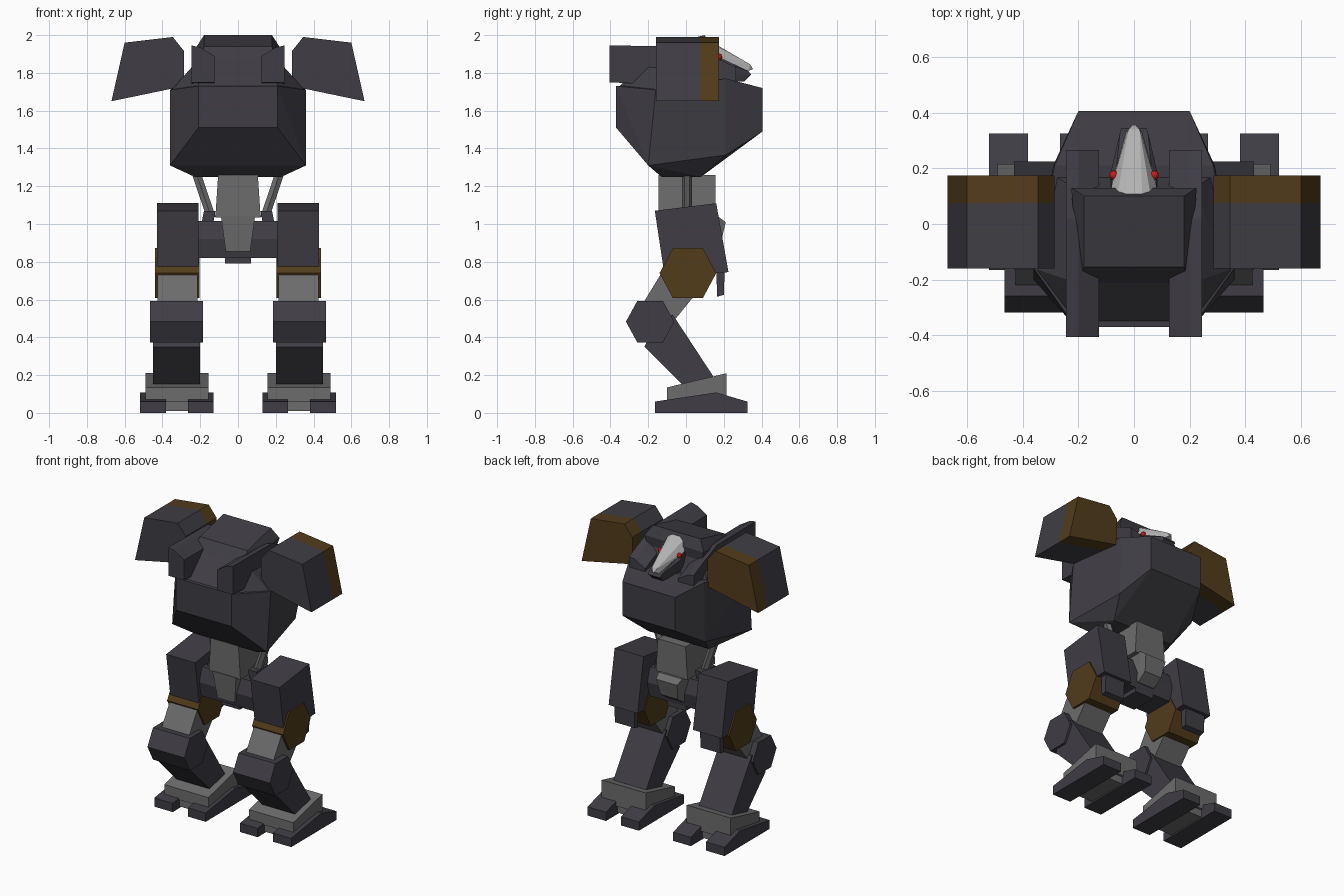
import bpy, bmesh, math
from mathutils import Vector

if "Cube" in bpy.data.objects:
    bpy.data.objects.remove(bpy.data.objects["Cube"])


def material(name, rgb):
    m = bpy.data.materials.new(name)
    m.diffuse_color = (*rgb, 1)
    m.use_nodes = True
    m.node_tree.nodes["Principled BSDF"].inputs["Base Color"].default_value = m.diffuse_color
    return m


DARK = material("dark_armour", (0.05, 0.047, 0.058))
BROWN = material("brown_armour", (0.085, 0.045, 0.011))
GREY = material("grey_frame", (0.15, 0.15, 0.15))
PALE = material("pale_mask", (0.45, 0.45, 0.45))
RED = material("red_eye", (0.7, 0.01, 0.01))


def hull(name, pts, mat, mirror=False):
    """Flat-faced convex solid; mirror adds the point set reflected in x to the same solid."""
    if mirror:
        pts = list(pts) + [(-x, y, z) for x, y, z in pts]
    bm = bmesh.new()
    for p in pts:
        bm.verts.new(p)
    res = bmesh.ops.convex_hull(bm, input=bm.verts[:])
    junk = {e for e in res["geom_interior"] + res["geom_unused"] if isinstance(e, bmesh.types.BMVert)}
    bmesh.ops.delete(bm, geom=list(junk), context='VERTS')
    bmesh.ops.dissolve_limit(bm, angle_limit=0.02, verts=bm.verts[:], edges=bm.edges[:])
    bmesh.ops.recalc_face_normals(bm, faces=bm.faces[:])
    me = bpy.data.meshes.new(name)
    bm.to_mesh(me)
    bm.free()
    me.materials.append(mat)
    ob = bpy.data.objects.new(name, me)
    bpy.context.collection.objects.link(ob)
    return ob


def prism_x(name, x0, x1, profile, mat):
    """Extrude a (y, z) profile across x."""
    return hull(name, [(x, y, z) for x in (x0, x1) for y, z in profile], mat)


def prism_y(name, y0, y1, profile, mat):
    """Extrude an (x, z) profile along y."""
    return hull(name, [(x, y, z) for y in (y0, y1) for x, z in profile], mat)


def box(name, x0, x1, y0, y1, z0, z1, mat):
    return prism_x(name, x0, x1, [(y0, z0), (y1, z0), (y1, z1), (y0, z1)], mat)


def hexagon(cy, cz, ry, rz):
    return [(cy + ry * c, cz + rz * s) for c, s in
            ((1, 0), (.53, 1), (-.53, 1), (-1, 0), (-.53, -1), (.53, -1))]


def rod(name, a, b, r, mat):
    a, b = Vector(a), Vector(b)
    q = (b - a).to_track_quat('Z', 'Y')
    ring = [q @ Vector((r * math.cos(i * math.pi / 3), r * math.sin(i * math.pi / 3), 0)) for i in range(6)]
    return hull(name, [tuple(e + v) for e in (a, b) for v in ring], mat)


# Torso
hull("torso", [(.21, -.37, 1.73), (.21, -.37, 1.51), (.36, -.2, 1.31), (.36, -.16, 1.71),
               (.23, -.13, 1.25), (.23, .08, 1.25), (.29, .21, 1.365), (.285, .21, 1.77),
               (.2, .405, 1.49), (.2, .405, 1.72)], DARK, True)
hull("upper_torso", [(.21, -.36, 1.72), (.36, -.16, 1.70), (.28, .17, 1.76),
                     (.21, -.21, 1.87), (.2, .12, 1.87)], DARK, True)
hull("hood", [(.18, -.155, 1.94), (.18, .10, 2.0), (.2, -.21, 1.87), (.225, .13, 1.93),
              (.2, .12, 1.85)], DARK, True)

# Head
hull("head", [(.075, .08, 1.93), (.085, .1, 1.78), (.085, .18, 1.86), (.05, .33, 1.81),
              (.045, .345, 1.79), (.04, .31, 1.755), (.06, .2, 1.755)], DARK, True)
hull("face_mask", [(.03, .1, 1.985), (.06, .1, 1.97), (.08, .1, 1.92), (.08, .14, 1.9),
                   (.05, .2, 1.9), (.02, .34, 1.845), (.028, .33, 1.81), (.006, .355, 1.82)], PALE, True)

# Waist and pelvis
hull("waist", [(.105, -.145, 1.26), (.12, -.145, 1.035), (.12, .155, 1.035), (.105, .155, 1.26)], GREY, True)
hull("abdomen", [(.09, -.15, 1.04), (.065, -.13, .855), (.09, .17, 1.04), (.08, .21, 1.01),
                 (.065, .185, .9), (.065, .12, .855)], GREY, True)
hull("pelvis", [(.22, -.09, 1.015), (.22, -.12, .92), (.22, -.1, .82), (.22, .1, .82),
                (.22, .12, .92), (.22, .09, 1.015)], DARK, True)
box("pelvis_base", -.07, .07, -.08, .1, .79, .83, DARK)

for side, s in (("left", -1), ("right", 1)):
    # Shoulder straps and eyes
    strap = [(-.405, 1.945, 1.75), (.02, 1.94, 1.75), (.18, 1.87, 1.73), (.265, 1.83, 1.72)]
    hull(f"{side}_shoulder_strap",
         [(s * x, y, z) for y, top, low in strap
          for x, z in ((.245, top), (.2, top - .01), (.125, top - .055), (.125, low), (.245, low))], DARK)
    bpy.ops.mesh.primitive_ico_sphere_add(subdivisions=2, radius=.017, location=(s * .072, .175, 1.885))
    eye = bpy.context.object
    eye.name = f"{side}_eye"
    eye.data.materials.append(RED)

    # Shoulder armour with brown trim
    pad = [(s * x, z) for x, z in ((.6, 1.96), (.345, 1.99), (.285, 1.915), (.285, 1.73), (.67, 1.65))]
    prism_y(f"{side}_shoulder", -.16, .075, pad, DARK)
    prism_y(f"{side}_shoulder_trim", .075, .175, pad, BROWN)

    # Waist rods and hip mounts
    rod(f"{side}_waist_rod", (s * .235, .005, 1.31), (s * .14, .005, 1.03), .027, GREY)
    hull(f"{side}_hip_mount", [(s * x, y, z) for y in (-.06, .07)
                               for x, z in ((.12, 1.07), (.18, 1.07), (.21, .92), (.145, .92))], DARK)

    # Thigh, knee and shin
    prism_x(f"{side}_thigh", s * .21, s * .43,
            [(-.165, 1.07), (.16, 1.11), (.225, .745), (.14, .74), (-.12, .77)], DARK)
    prism_x(f"{side}_knee_plate", s * .25, s * .40,
            [(.16, .76), (.205, .76), (.2, .625), (.165, .615)], DARK)
    prism_x(f"{side}_knee", s * .205, s * .44, hexagon(.01, .74, .15, .132), BROWN)
    prism_x(f"{side}_upper_shin", s * .215, s * .425,
            [(-.13, .74), (.06, .64), (-.07, .48), (-.24, .56)], GREY)
    prism_x(f"{side}_hock", s * .185, s * .465, hexagon(-.19, .483, .128, .11), DARK)
    prism_x(f"{side}_lower_leg", s * .2, s * .45,
            [(-.22, .35), (-.02, .15), (.15, .185), (-.07, .52), (-.15, .5)], DARK)

    # Foot and toes
    prism_x(f"{side}_foot", s * .155, s * .49,
            [(-.1, .135), (.215, .21), (.215, .06), (-.1, .06)], GREY)
    box(f"{side}_sole", s * .2, s * .45, -.09, .2, .01, .07, GREY)
    for toe, x0, x1 in (("inner", .13, .265), ("outer", .38, .52)):
        prism_x(f"{side}_{toe}_toe", s * x0, s * x1,
                [(-.165, 0), (-.165, .06), (.16, .108), (.325, .06), (.325, 0)], DARK)
